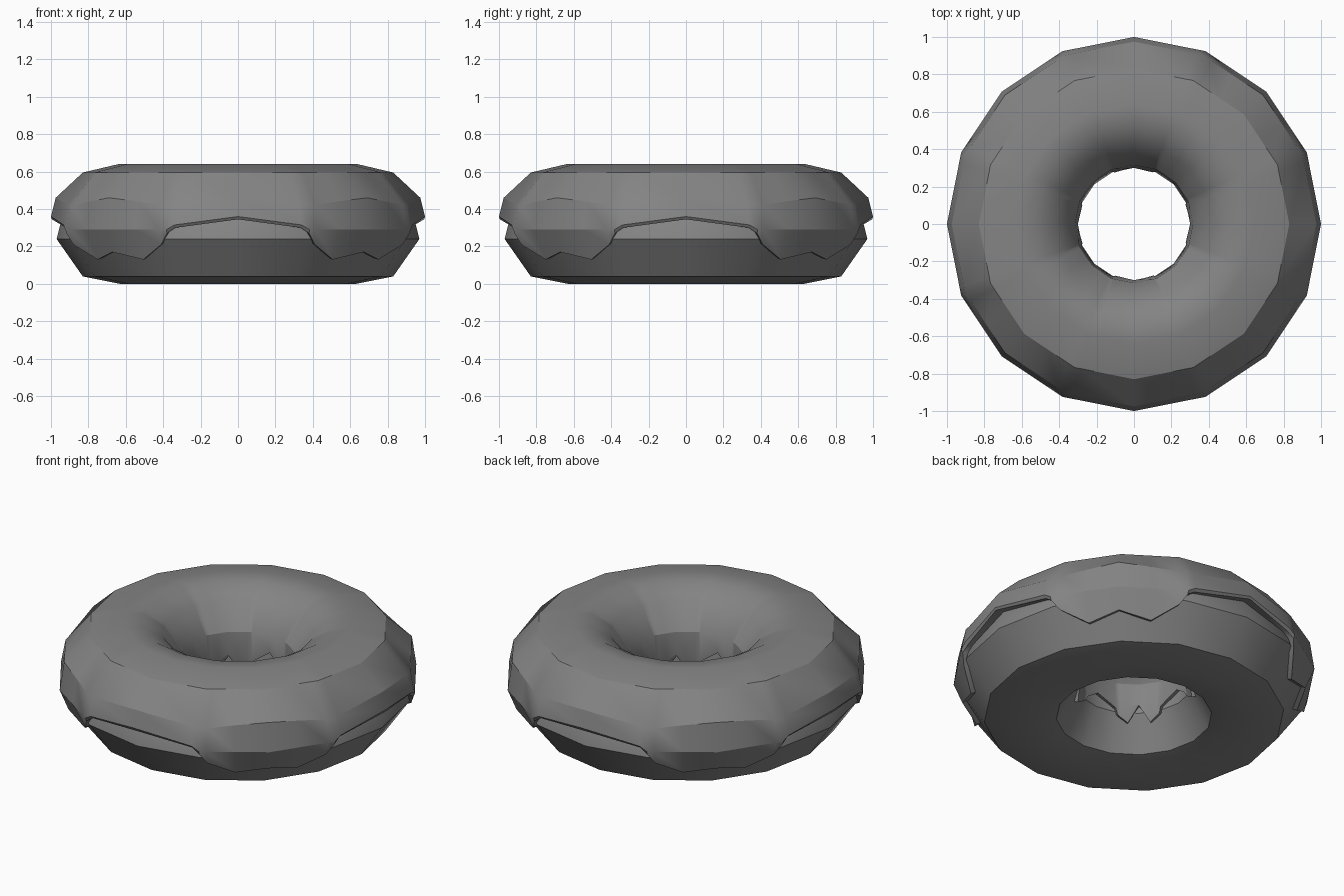
import bpy, bmesh
from math import sin, cos, radians

cube = bpy.data.objects.get("Cube")
if cube:
    bpy.data.objects.remove(cube, do_unlink=True)

grey = bpy.data.materials.new("plain_grey")
grey.use_nodes = True
colour = (0.23, 0.23, 0.23, 1)
grey.diffuse_color = colour
grey.node_tree.nodes["Principled BSDF"].inputs["Base Color"].default_value = colour

SIDES = 16
STEP = 360 / SIDES


def facet(angle):
    """Radius factor that keeps in-between points on a flat-sided ring."""
    return cos(radians(STEP / 2)) / cos(radians(angle % STEP - STEP / 2))


def interpolate(points, z):
    """Radius at height z along a profile ordered from low to high."""
    for (r0, z0), (r1, z1) in zip(points, points[1:]):
        if z <= z1:
            return r0 + (r1 - r0) * (z - z0) / (z1 - z0)
    return points[-1][0]


def loft(name, sections, closed):
    """Join a ring of (angle, profile) sections into a smooth-shaded mesh."""
    bm = bmesh.new()
    rings = []
    for angle, profile in sections:
        a, f = radians(angle), facet(angle)
        rings.append([bm.verts.new((r * f * sin(a), r * f * cos(a), z)) for r, z in profile])
    count = len(rings[0])
    for i, ring in enumerate(rings):
        following = rings[(i + 1) % len(rings)]
        for j in range(count if closed else count - 1):
            k = (j + 1) % count
            bm.faces.new((ring[j], ring[k], following[k], following[j]))
    bmesh.ops.recalc_face_normals(bm, faces=bm.faces)
    mesh = bpy.data.meshes.new(name)
    bm.to_mesh(mesh)
    bm.free()
    mesh.materials.append(grey)
    obj = bpy.data.objects.new(name, mesh)
    bpy.context.collection.objects.link(obj)
    bpy.ops.object.select_all(action='DESELECT')
    obj.select_set(True)
    bpy.context.view_layer.objects.active = obj
    bpy.ops.object.shade_smooth_by_angle(angle=radians(29))
    return obj


# Dough ring: outer and inner walls meet at the bottom and under the icing
outer_wall = [(0.63, 0), (0.83, 0.04), (0.97, 0.24), (0.93, 0.40), (0.80, 0.54), (0.63, 0.59)]
inner_wall = [(0.63, 0), (0.43, 0.04), (0.32, 0.24), (0.34, 0.40), (0.45, 0.54), (0.63, 0.59)]
dough_profile = outer_wall + inner_wall[-2:0:-1]
loft("dough_ring", [(i * STEP, dough_profile) for i in range(SIDES)], True)

# Icing drips: angle, outer edge height, inner edge height, for one quarter
half = [(0, 0.345, 0.32), (20, 0.30, 0.25), (22.5, 0.27, 0.22), (25, 0.21, 0.21), (34, 0.13, 0.18)]
middle = [(45, 0.17, 0.28)]
quarter = half + middle + [(90 - a, o, i) for a, o, i in reversed(half[1:])]


def icing_profile(angle, outer_z, inner_z):
    crease = 0.44 + 0.02 * cos(radians(angle * 8))
    bulge = max(outer_z + 0.015, 0.29)
    inner_bulge = max(inner_z + 0.015, 0.26)
    out_r = min(interpolate(outer_wall, outer_z) + 0.03, 0.995)
    in_r = interpolate(inner_wall, inner_z) - 0.025
    if angle % 90 == 0:
        out_r = 0.995
    return [
        (interpolate(outer_wall, outer_z) - 0.01, outer_z + 0.01),
        (out_r, outer_z), (1.0, bulge),
        (0.975, crease), (0.83, 0.595), (0.64, 0.64),
        (0.53, 0.63), (0.42, 0.565), (0.315, 0.42),
        (0.30, inner_bulge), (in_r, inner_z),
        (interpolate(inner_wall, inner_z) + 0.01, inner_z + 0.01),
    ]


loft("icing", [(turn + a, icing_profile(a, o, i))
               for turn in range(0, 360, 90) for a, o, i in quarter], False)
